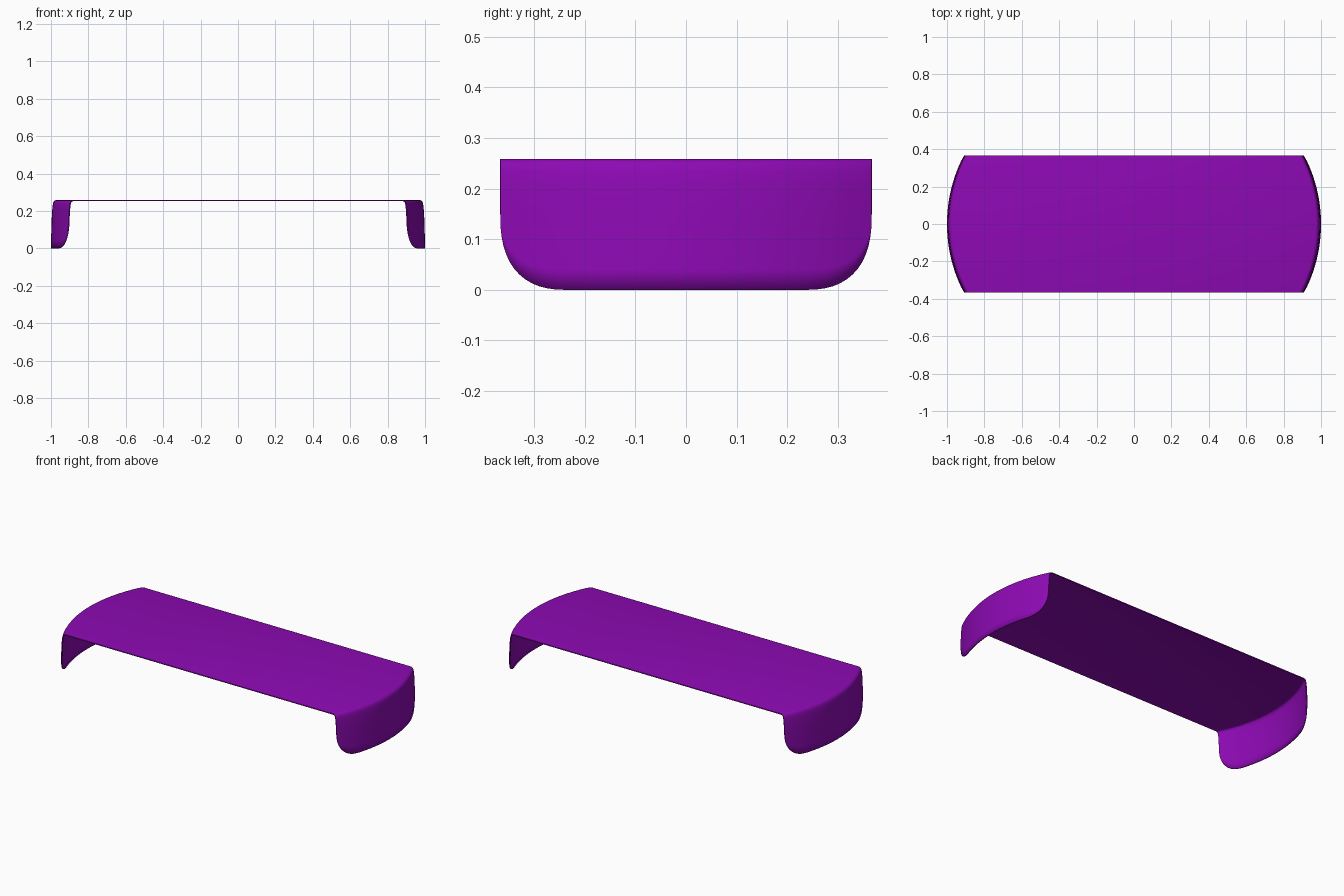
import bpy, bmesh, math

if "Cube" in bpy.data.objects:
    bpy.data.objects.remove(bpy.data.objects["Cube"])

HALF_W = 0.367      # half depth in y
TOP = 0.258         # top surface height
R = 0.79            # radius of the bowed ends in plan
COLS = 48


def bottom_z(y):
    """Lower edge of the end flap, with rounded corners."""
    u = max(0.0, (abs(y) - 0.235) / (HALF_W - 0.235))
    return 0.15 * (1 - max(0.0, 1 - u ** 2.5) ** 0.4)


def section(y):
    """Half section from flap bottom up over the rounded rim to the plate."""
    bow = 1.0 - (R - math.sqrt(R * R - y * y))
    zb = bottom_z(y)
    pts = []
    for k in range(5):
        z = zb + (0.16 - zb) * k / 4
        pts.append((bow - 0.004 * max(0, z - 0.03) / 0.13, z))
    rim = [(0.007, 0.21), (0.010, 0.235), (0.013, 0.247), (0.019, 0.255), (0.028, TOP)]
    return pts + [(bow - d, z) for d, z in rim]


# Bent sheet: plate with a curved flap at each end
bm = bmesh.new()
rows = []
for i in range(COLS + 1):
    y = -HALF_W * math.cos(math.pi * i / COLS)
    half = section(y)
    full = [(-x, z) for x, z in half] + [(x, z) for x, z in reversed(half)]
    rows.append([bm.verts.new((x, y, z)) for x, z in full])
for a, b in zip(rows, rows[1:]):
    for j in range(len(a) - 1):
        bm.faces.new((a[j], a[j + 1], b[j + 1], b[j]))
mesh = bpy.data.meshes.new("curved_tray")
bm.to_mesh(mesh)
bm.free()
tray = bpy.data.objects.new("curved_tray", mesh)
bpy.context.collection.objects.link(tray)

# Thin sheet thickness, grown inward
solid = tray.modifiers.new("thickness", "SOLIDIFY")
solid.thickness = 0.006
solid.offset = -1

# Purple material
mat = bpy.data.materials.new("purple")
mat.diffuse_color = (0.27, 0.003, 0.46, 1)
mat.use_nodes = True
mat.node_tree.nodes["Principled BSDF"].inputs["Base Color"].default_value = mat.diffuse_color
mesh.materials.append(mat)

bpy.context.view_layer.objects.active = tray
tray.select_set(True)
bpy.ops.object.shade_smooth_by_angle(angle=math.radians(40))
